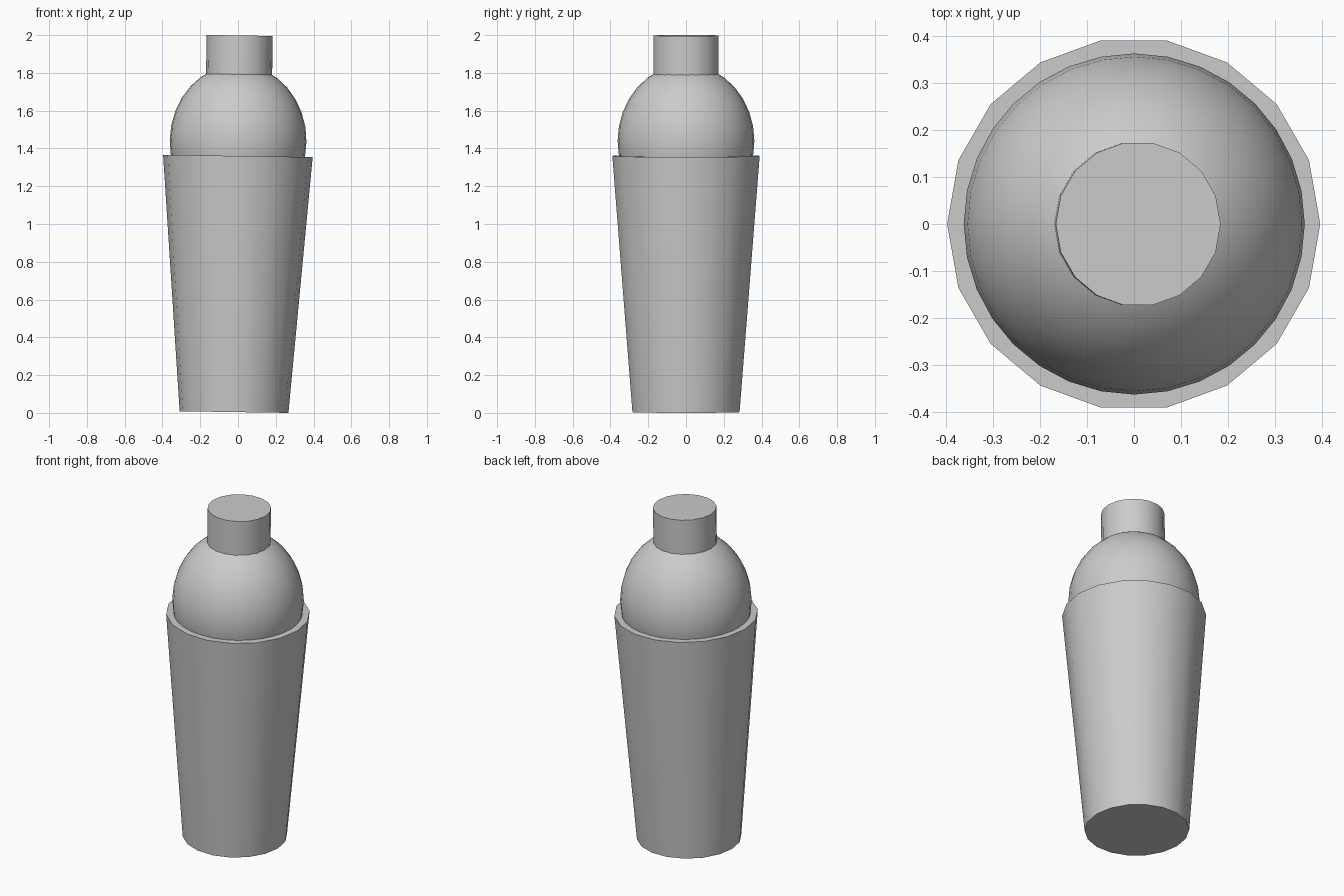
import bpy
from math import radians
from mathutils import Matrix

if "Cube" in bpy.data.objects:
    bpy.data.objects.remove(bpy.data.objects["Cube"])

# The whole shaker leans very slightly towards +x
LEAN = Matrix.Translation((-0.021, 0, 0.0043)) @ Matrix.Rotation(0.015, 4, 'Y')


def finish(name):
    ob = bpy.context.object
    ob.name = name
    bpy.ops.object.transform_apply(location=True, rotation=True, scale=True)
    bpy.ops.object.shade_smooth_by_angle(angle=radians(35))
    ob.matrix_world = LEAN
    return ob


def tube(name, r_bottom, r_top, z0, z1, sides=18):
    bpy.ops.mesh.primitive_cone_add(
        vertices=sides, radius1=r_bottom, radius2=r_top, depth=z1 - z0,
        location=(0, 0, (z0 + z1) / 2), rotation=(0, 0, radians(90)))
    return finish(name)


# Tapered tumbler
tube("tumbler", 0.288, 0.396, 0, 1.356)

# Domed shoulder, its lower half sunk into the tumbler
bpy.ops.mesh.primitive_uv_sphere_add(
    segments=32, ring_count=16, radius=1,
    location=(0, 0, 1.435), scale=(0.362, 0.362, 0.405))
finish("shoulder_dome")

# Small cap on top
tube("cap", 0.175, 0.175, 1.70, 1.994)
